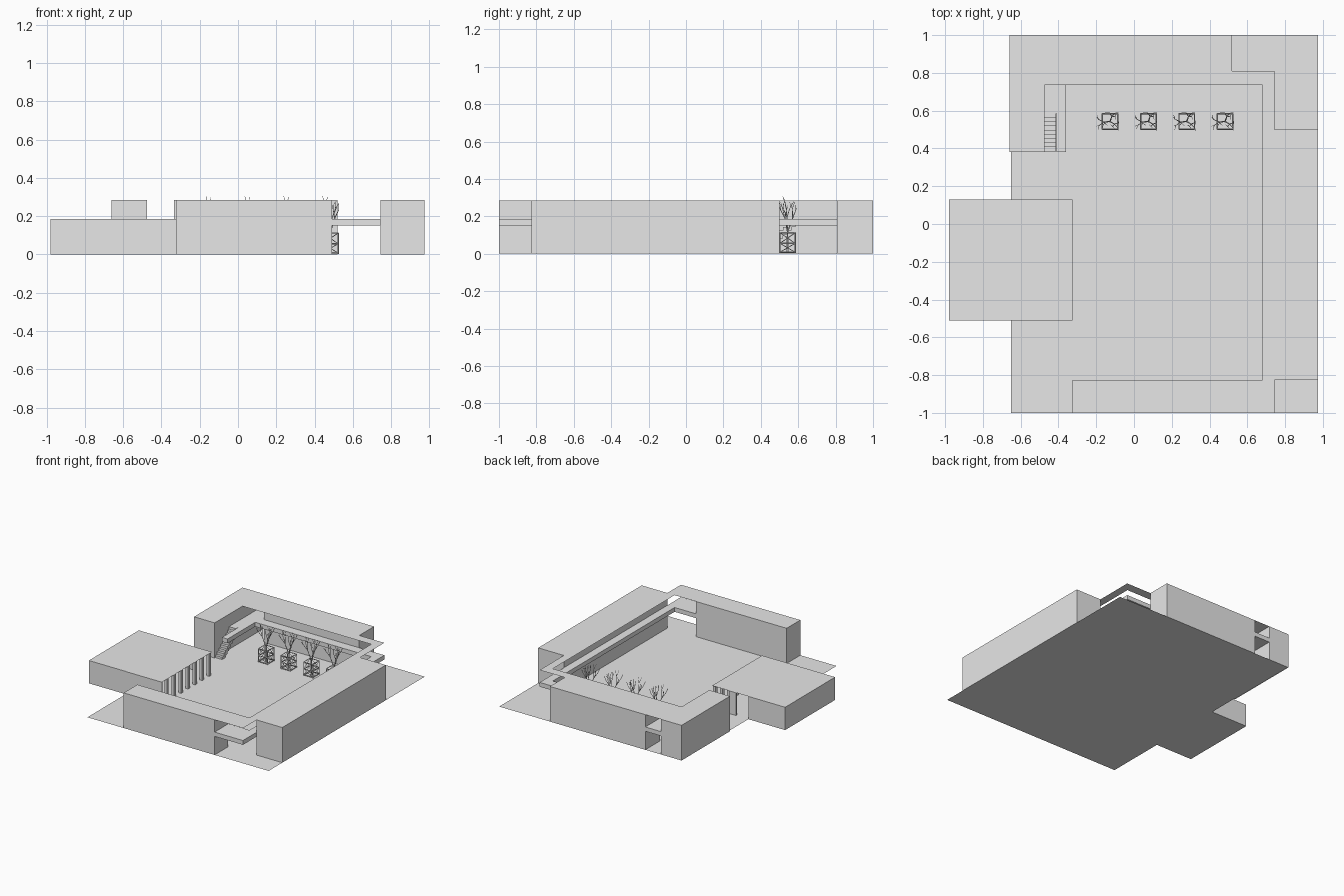
import bpy, bmesh, math, random
from mathutils import Vector, Matrix

if "Cube" in bpy.data.objects:
    bpy.data.objects.remove(bpy.data.objects["Cube"])

random.seed(4)
grey = bpy.data.materials.new("plain_grey")
grey.diffuse_color = (0.8, 0.8, 0.8, 1)
grey.use_nodes = True
grey.node_tree.nodes["Principled BSDF"].inputs["Base Color"].default_value = grey.diffuse_color


def finish(name, bm):
    me = bpy.data.meshes.new(name)
    bm.to_mesh(me)
    bm.free()
    me.materials.append(grey)
    ob = bpy.data.objects.new(name, me)
    bpy.context.collection.objects.link(ob)
    return ob


def add_box(bm, x0, x1, y0, y1, z0, z1):
    m = Matrix.Translation(((x0 + x1) / 2, (y0 + y1) / 2, (z0 + z1) / 2)) @ \
        Matrix.Diagonal((x1 - x0, y1 - y0, z1 - z0, 1))
    vs = bmesh.ops.create_cube(bm, size=1, matrix=m)["verts"]
    if z0 == 0:  # the ground sheet already closes the bottom
        fs = {f for v in vs for f in v.link_faces if f.normal.z < -0.9}
        bmesh.ops.delete(bm, geom=list(fs), context='FACES_ONLY')


def boxes(name, *dims):
    bm = bmesh.new()
    for d in dims:
        add_box(bm, *d)
    return finish(name, bm)


def sheet(name, z, *outlines):
    bm = bmesh.new()
    for pts in outlines:
        bm.faces.new([bm.verts.new((x, y, z)) for x, y in pts])
    return finish(name, bm)


def rect(x0, x1, y0, y1):
    return [(x0, y0), (x1, y0), (x1, y1), (x0, y1)]


def add_bar(bm, a, b, r0, r1, sides=4):
    a, b = Vector(a), Vector(b)
    d = b - a
    m = Matrix.Translation((a + b) / 2) @ d.to_track_quat('Z', 'Y').to_matrix().to_4x4()
    bmesh.ops.create_cone(bm, cap_ends=True, segments=sides, radius1=r0,
                          radius2=r1, depth=d.length, matrix=m)


H = 0.285            # roof height
S0, S1 = 0.15, 0.185  # gallery slab

# Ground
sheet("ground", 0, [(-0.65, -1), (0.975, -1), (0.975, 1), (-0.655, 1), (-0.655, 0.38),
                    (-0.65, 0.38), (-0.65, 0.13), (-0.98, 0.13), (-0.98, -0.51), (-0.65, -0.51)])

# Perimeter wings
boxes("front_wing", (-0.325, 0.49, -1, -0.825, 0, H))
boxes("right_wing", (0.745, 0.975, -0.825, 0.5, 0, H))
boxes("back_wing", (-0.335, 0.52, 0.81, 1, 0, H))
boxes("left_wing", (-0.66, -0.475, 0.38, 1, 0, H))

# Thin roof over the gallery and the corner gaps
sheet("gallery_roof", H,
      rect(0.49, 0.745, -1, -0.825), rect(0.68, 0.745, -0.825, 0.735),
      rect(-0.475, 0.745, 0.735, 0.81), rect(-0.475, -0.335, 0.81, 1))

# Raised gallery floor, with a stair opening on the left
boxes("gallery_floor",
      (0.49, 0.745, -1, -0.825, S0, S1), (0.68, 0.745, -0.825, 0.735, S0, S1),
      (-0.475, 0.745, 0.735, 0.81, S0, S1), (-0.475, -0.335, 0.81, 1, S0, S1),
      (-0.41, -0.36, 0.38, 0.735, S0, S1), (-0.475, -0.41, 0.585, 0.735, S0, S1))

# Stair up to the gallery
N = 9
boxes("stair", *[(-0.473, -0.412, 0.385 + 0.2 * i / N, 0.385 + 0.2 * (i + 1) / N,
                  max(0.002, S1 * (i - 1) / N), S1 * (i + 1) / N) for i in range(N)])

# Entrance hall: closed room, roof, south wall, north pier, colonnade
boxes("hall_room", (-0.98, -0.65, -0.51, 0.13, 0, S1))
sheet("hall_roof", S1, rect(-0.65, -0.325, -0.51, 0.13))
boxes("hall_south_wall", (-0.65, -0.325, -0.51, -0.5, 0, S1 - 0.001))
boxes("hall_north_pier", (-0.54, -0.475, 0.12, 0.13, 0, S1 - 0.001))
boxes("hall_columns", *[(-0.347, -0.325, y, y + 0.022, 0, S1 - 0.001)
                        for y in [-0.445 + 0.09 * i for i in range(7)]])

# Tree planter: open frame with crossed braces
W, PH, T = 0.041, 0.112, 0.0035


def build_planter():
    bm = bmesh.new()
    corners = [(-W, -W), (W, -W), (W, W), (-W, W)]
    for i in range(4):
        a, b = corners[i], corners[(i + 1) % 4]
        add_bar(bm, (*a, 0.003), (*a, PH), T, T)
        for z in (0.008, PH / 2, PH):
            add_bar(bm, (*a, z), (*b, z), T, T)
        for z0, z1 in ((0.008, PH / 2), (PH / 2, PH)):
            add_bar(bm, (*a, z0), (*b, z1), T * 0.6, T * 0.6)
            add_bar(bm, (*a, z1), (*b, z0), T * 0.6, T * 0.6)
    return finish("planter_frame", bm)


# Bare tree: forked tapering branches
def grow(bm, p, d, length, r, depth):
    q = p + d * length
    q.x = max(-0.07, min(0.045, q.x))
    q.y = max(-0.05, min(0.045, q.y))
    q.z = min(q.z, 0.305)
    add_bar(bm, p, q, r, r * 0.65, 5)
    if depth == 0:
        return
    start = random.uniform(0, math.tau)
    for k in range(3 if depth > 1 else 2):
        ang = start + k * math.tau / 3 + random.uniform(-0.4, 0.4)
        side = Vector((math.cos(ang), math.sin(ang), 0))
        nd = (d + side * 0.5 + Vector((-0.03, 0, 0.25))).normalized()
        grow(bm, q, nd, length * random.uniform(0.62, 0.8), r * 0.65, depth - 1)


def build_tree():
    bm = bmesh.new()
    grow(bm, Vector((0, 0, 0.002)), Vector((0, 0, 1)), 0.115, 0.006, 3)
    return finish("tree", bm)


planter, tree = build_planter(), build_tree()
for i in range(4):
    for src in (planter, tree):
        ob = src if i == 0 else src.copy()
        if i:
            bpy.context.collection.objects.link(ob)
        ob.location = (-0.127 + 0.203 * i, 0.543, 0)
